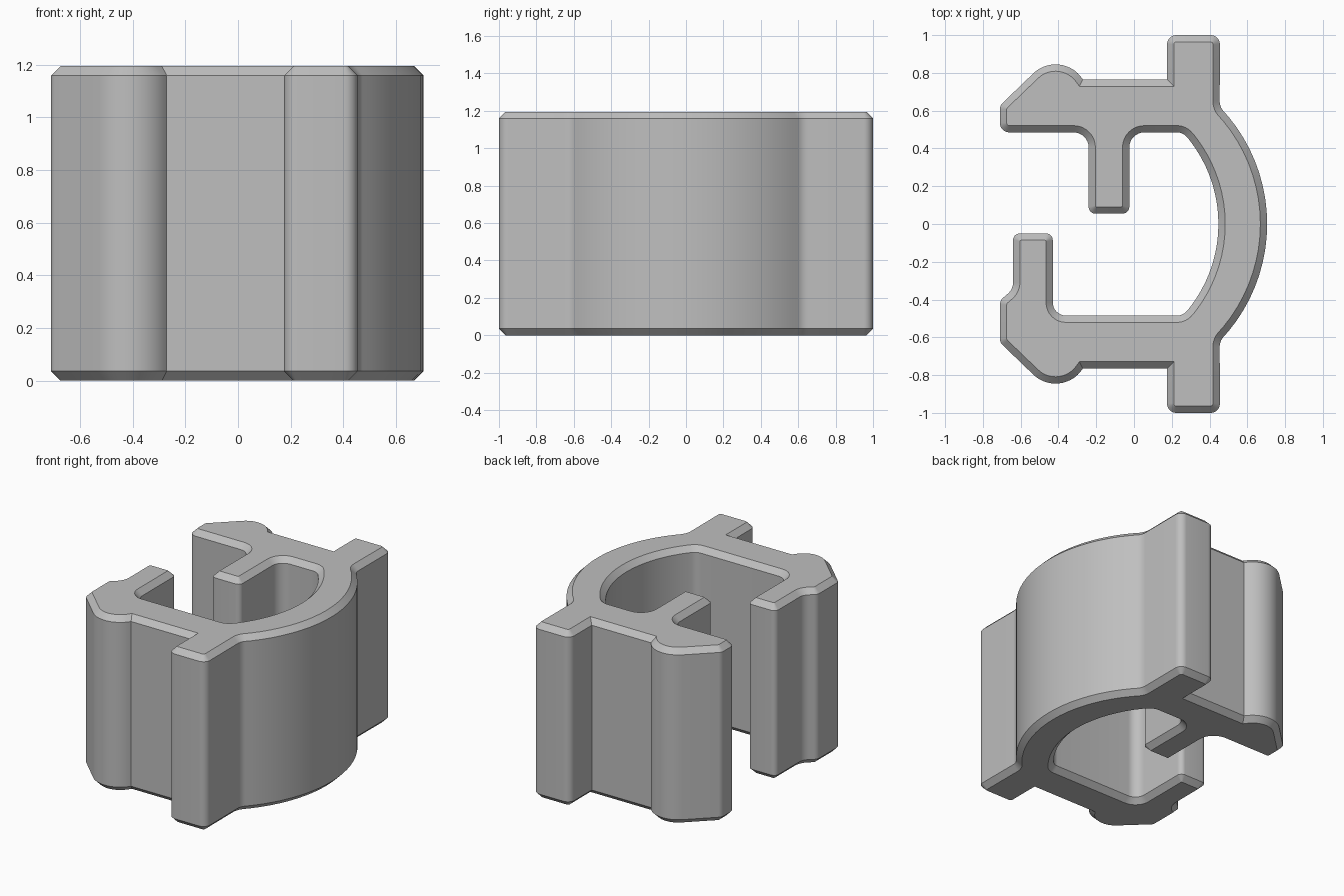
import bpy, bmesh, math
from mathutils import Vector

cube = bpy.data.objects.get("Cube")
if cube:
    bpy.data.objects.remove(cube, do_unlink=True)

HEIGHT, CHAMFER, STEPS = 1.195, 0.036, 8


def arc(cx, cy, r, a0, a1, n, end_fillet=0):
    """Corner points along an arc; the two end corners may be filleted."""
    pts = []
    for i in range(n + 1):
        a = a0 + (a1 - a0) * i / n
        pts.append((cx + r * math.cos(a), cy + r * math.sin(a),
                    end_fillet if i in (0, n) else 0))
    return pts


def mirror(corners):
    """Flip a run of corners front to back, keeping the winding."""
    return [(x, -y, r) for x, y, r in reversed(corners)]


def outline(corners, inset):
    """Offset a counter-clockwise corner list inward and round its corners."""
    pts = [Vector((x, y)) for x, y, r in corners]
    n = len(pts)
    moved, turns = [], []
    for i in range(n):
        d0 = (pts[i] - pts[i - 1]).normalized()
        d1 = (pts[(i + 1) % n] - pts[i]).normalized()
        n0, n1 = Vector((-d0.y, d0.x)), Vector((-d1.y, d1.x))
        moved.append(pts[i] + (n0 + n1) * inset / (1 + n0.dot(n1)))
        turns.append(d0.x * d1.y - d0.y * d1.x)
    result = []
    for i in range(n):
        p, r = moved[i], corners[i][2]
        if r == 0:
            result.append(p)
            continue
        r = max(r - inset, 0.006) if turns[i] > 0 else r + inset
        d0 = (p - moved[i - 1]).normalized()
        d1 = (moved[(i + 1) % n] - p).normalized()
        turn = d0.angle(d1)
        t = r * math.tan(turn / 2)
        side = 1 if turns[i] > 0 else -1
        centre = p - d0 * t + Vector((-d0.y, d0.x)) * r * side
        start = p - d0 * t - centre
        for k in range(STEPS + 1):
            a = side * turn * k / STEPS
            c, s = math.cos(a), math.sin(a)
            result.append(centre + Vector((start.x * c - start.y * s,
                                           start.x * s + start.y * c)))
    return result


# Curved outer wall, running front to back
R_OUT = 0.89
a = math.asin(0.62 / R_OUT)
outer_wall = arc(0.705 - R_OUT, 0, R_OUT, -a, a, 20, 0.08)

# Back tab, flat side, rounded hump and slanted nose
back_side = [(0.455, 1.0, 0.05), (0.175, 1.0, 0.05), (0.175, 0.765, 0)]
back_side += arc(-0.415, 0.675, 0.17, math.radians(32), math.radians(134), 14)
back_side += [(-0.71, 0.627, 0.05)]

# Underside of the back arm with its inner stem
stem = [(-0.71, 0.485, 0.05), (-0.24, 0.485, 0.08), (-0.24, 0.055, 0.035),
        (-0.025, 0.055, 0.035), (-0.025, 0.485, 0.08)]

# Inner wall of the channel, running back to front
R_IN = 0.72
b = math.asin(0.485 / R_IN)
inner_wall = arc(0.447 - R_IN, 0, R_IN, b, -b, 20, 0.07)

# Upright lip on the front arm
lip = [(-0.43, -0.485, 0.07), (-0.43, -0.05, 0.035), (-0.64, -0.05, 0.035),
       (-0.64, -0.345, 0.08), (-0.71, -0.405, 0.05)]

profile = outer_wall + back_side + stem + inner_wall + lip + mirror(back_side)

# Loft the profile through chamfered ends
bm = bmesh.new()
levels = [(0, CHAMFER), (CHAMFER, 0), (HEIGHT - CHAMFER, 0), (HEIGHT, CHAMFER)]
rings = [[bm.verts.new((p.x, p.y, z)) for p in outline(profile, inset)]
         for z, inset in levels]
for low, high in zip(rings, rings[1:]):
    for i in range(len(low)):
        j = (i + 1) % len(low)
        bm.faces.new((low[i], low[j], high[j], high[i]))
bm.faces.new(list(reversed(rings[0])))
bm.faces.new(rings[-1])
mesh = bpy.data.meshes.new("clip_body")
bm.to_mesh(mesh)
bm.free()

body = bpy.data.objects.new("clip_body", mesh)
bpy.context.collection.objects.link(body)

# Plain grey finish
grey = bpy.data.materials.new("light_grey")
grey.use_nodes = True
colour = (0.52, 0.52, 0.52, 1)
grey.diffuse_color = colour
for node in grey.node_tree.nodes:
    if node.type == "BSDF_PRINCIPLED":
        node.inputs["Base Color"].default_value = colour
mesh.materials.append(grey)

bpy.ops.object.select_all(action="DESELECT")
body.select_set(True)
bpy.context.view_layer.objects.active = body
bpy.ops.object.shade_smooth_by_angle(angle=math.radians(30))
